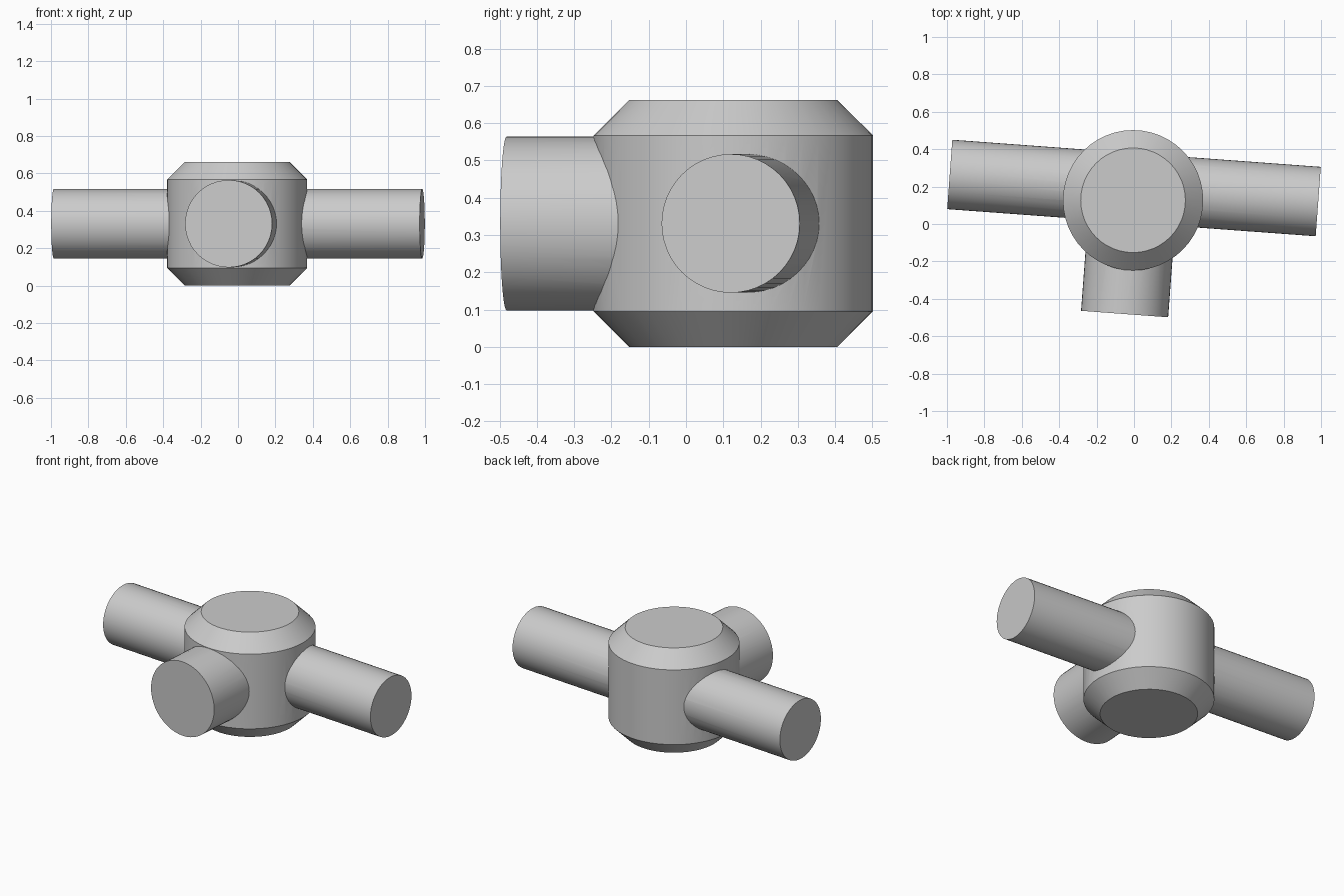
import bpy
import math
from mathutils import Matrix, Vector

if "Cube" in bpy.data.objects:
    bpy.data.objects.remove(bpy.data.objects["Cube"])

grey = bpy.data.materials.new("light grey")
grey.use_nodes = True
colour = (0.6, 0.6, 0.6, 1)
grey.diffuse_color = colour
grey.node_tree.nodes["Principled BSDF"].inputs["Base Color"].default_value = colour

SIDES = 48
MID_Z = 0.331
HUB = Vector((-0.005, 0.127, MID_Z))
YAW = math.radians(-4.25)


def cylinder(name, start, end, radius):
    """Capped cylinder between two points."""
    axis = end - start
    bpy.ops.mesh.primitive_cylinder_add(vertices=SIDES, radius=radius, depth=axis.length)
    obj = bpy.context.object
    obj.name = name
    obj.data.transform(Matrix.Translation((start + end) / 2)
                       @ axis.to_track_quat("Z", "Y").to_matrix().to_4x4())
    obj.data.materials.append(grey)
    return obj


# Chamfered upright hub
hub = cylinder("valve_hub", HUB - Vector((0, 0, MID_Z)), HUB + Vector((0, 0, MID_Z)), 0.375)
bevel = hub.modifiers.new("rim_chamfer", "BEVEL")
bevel.width = 0.095
bevel.segments = 1
bevel.limit_method = "ANGLE"
bevel.angle_limit = math.radians(60)

# Through pipe, slightly behind the hub axis, and the front branch
turn = Matrix.Rotation(YAW, 3, "Z")
through = cylinder("through_pipe", Vector((-0.985, 0.265, MID_Z)),
                   Vector((0.985, 0.12, MID_Z)), 0.186)
branch = cylinder("front_branch", HUB + turn @ Vector((0, -0.61, 0)), HUB, 0.2335)

# Fuse the pipes into the hub
for pipe in (through, branch):
    union = hub.modifiers.new("join_" + pipe.name, "BOOLEAN")
    union.operation = "UNION"
    union.solver = "EXACT"
    union.object = pipe

bpy.ops.object.select_all(action="DESELECT")
hub.select_set(True)
bpy.context.view_layer.objects.active = hub
for modifier in list(hub.modifiers):
    bpy.ops.object.modifier_apply(modifier=modifier.name)
for pipe in (through, branch):
    bpy.data.objects.remove(pipe)

# Smooth barrels with crisp rims and seams
bpy.ops.object.shade_smooth_by_angle(angle=math.radians(25))
